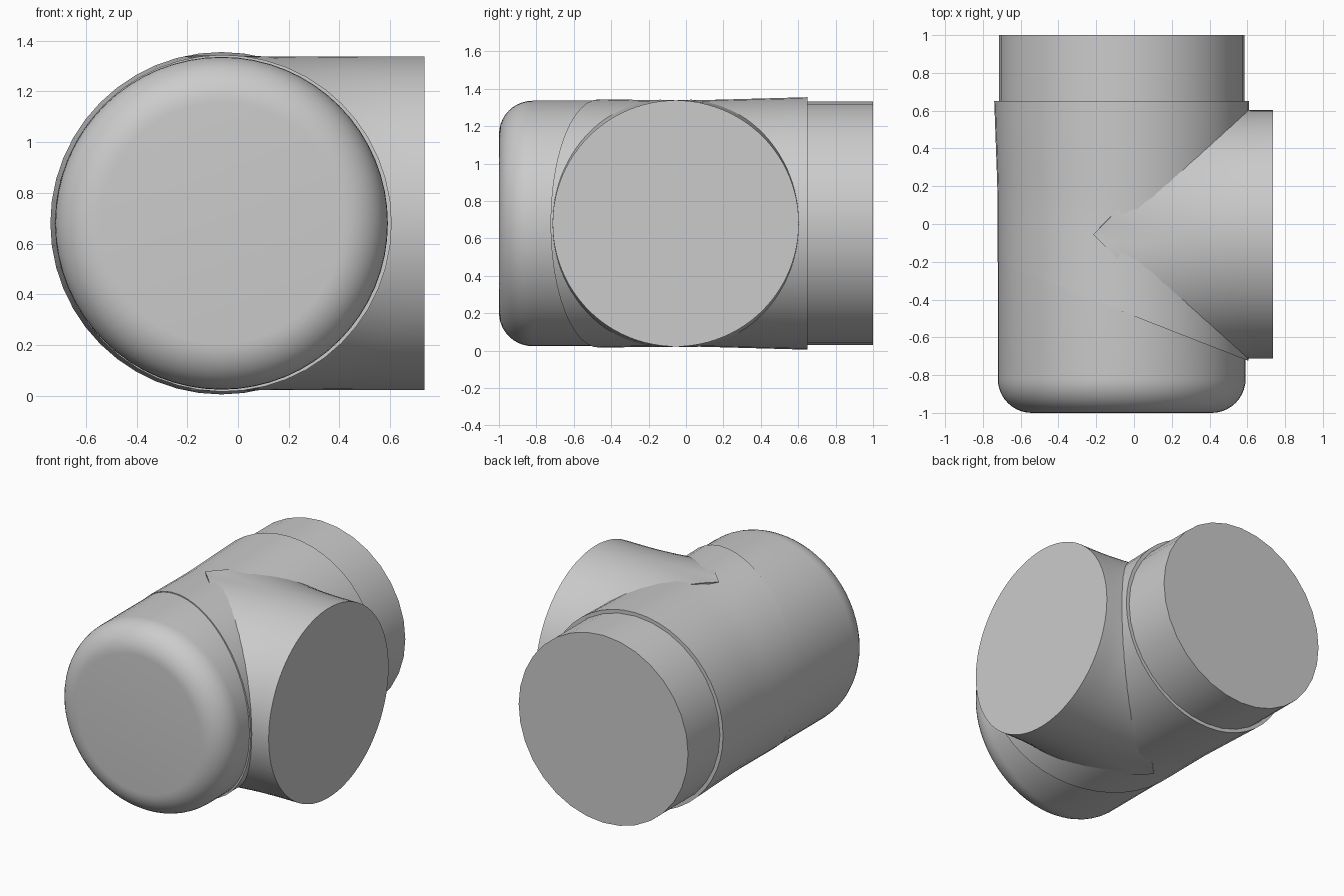
import bpy, bmesh
from math import sin, cos, tau, pi, radians

cube = bpy.data.objects.get("Cube")
if cube:
    bpy.data.objects.remove(cube)

CX, CZ = -0.065, 0.68      # main pipe axis
BY, BR = -0.055, 0.658     # branch axis and radius
BRANCH_END = 0.735

grey = bpy.data.materials.new("plain grey")
grey.use_nodes = True
colour = (0.6, 0.6, 0.6, 1)
grey.diffuse_color = colour
grey.node_tree.nodes["Principled BSDF"].inputs["Base Color"].default_value = colour


def loft(name, point, rows, sides):
    """Capped tube through rings; point(row, angle) gives each position."""
    bm = bmesh.new()
    rings = [[bm.verts.new(point(r, tau * i / sides)) for i in range(sides)]
             for r in rows]
    for a, b in zip(rings, rings[1:]):
        for i in range(sides):
            j = (i + 1) % sides
            bm.faces.new((a[i], a[j], b[j], b[i]))
    bm.faces.new(rings[0])
    bm.faces.new(rings[-1])
    bmesh.ops.recalc_face_normals(bm, faces=bm.faces)
    mesh = bpy.data.meshes.new(name)
    bm.to_mesh(mesh)
    bm.free()
    mesh.materials.append(grey)
    obj = bpy.data.objects.new(name, mesh)
    bpy.context.collection.objects.link(obj)
    bpy.ops.object.select_all(action='DESELECT')
    obj.select_set(True)
    bpy.context.view_layer.objects.active = obj
    bpy.ops.object.shade_smooth_by_angle(angle=radians(35))
    return obj


def main_ring(row, a):
    y, r = row
    return (CX + r * cos(a), y, CZ + r * sin(a))


# Closed front end with a rounded rim
R, FILLET = 0.656, 0.18
rim = [(-1 + FILLET * (1 - sin(t)), R - FILLET * (1 - cos(t)))
       for t in [pi / 2 * (1 - k / 10) for k in range(11)]]
loft("rounded_front_end", main_ring, rim + [(0.1, R)], 64)

# Plain pipe at the back
loft("back_pipe", main_ring, [(0, 0.651), (1, 0.651)], 32)


# Sleeve with a slanted front edge, flaring slightly at both ends
def sleeve_ring(t, a):
    front_y = -0.2 - 0.4 * (CX + R * cos(a) + 0.72)
    y = front_y + t * (0.65 - front_y)
    front_r = 0.664 + 0.007 * cos(a)
    r = 0.658 + max(0, 1 - t / 0.35) * (front_r - 0.658)
    r += 0.017 * max(0, (t - 0.45) / 0.55)
    return (CX + r * cos(a), y, CZ + r * sin(a))


loft("slanted_sleeve", sleeve_ring, [k / 12 for k in range(13)], 48)


# Side branch, blended softly into the sleeve along the mitre
def branch_ring(t, a):
    mitre_x = CX + BR * abs(cos(a))
    start = mitre_x - 0.15
    x = start + t * (BRANCH_END - start)
    flare = 0.035 * abs(sin(2 * a)) * max(0, 1 - t / 0.8) ** 2
    r = BR + flare
    return (x, BY + r * cos(a), CZ + r * sin(a))


loft("side_branch", branch_ring, [k / 14 for k in range(15)], 96)
